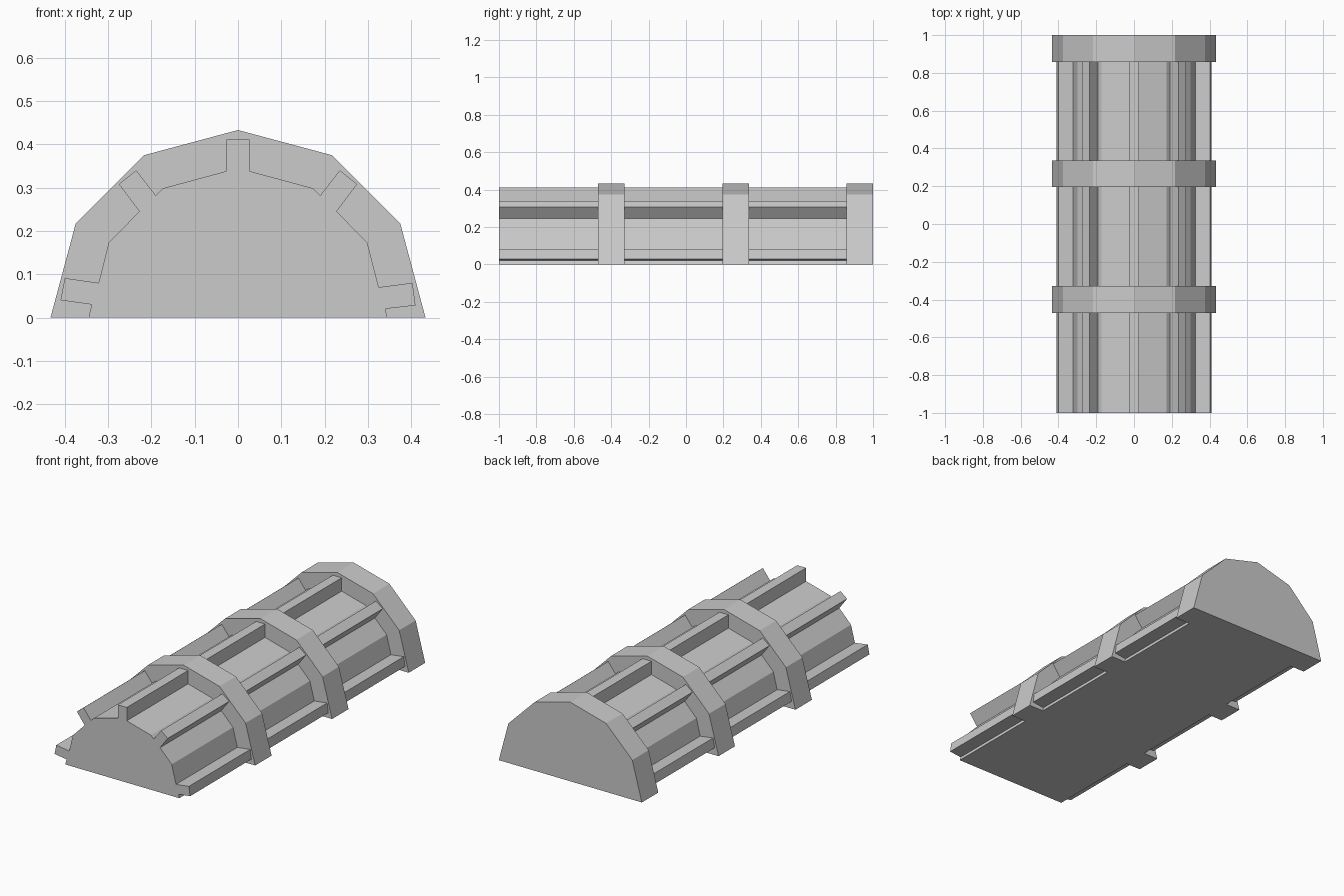
import bpy, bmesh, math

if "Cube" in bpy.data.objects:
    bpy.data.objects.remove(bpy.data.objects["Cube"])

R_BAND, R_CORE = 0.433, 0.345


def extrude_profile(name, profile, y0, y1):
    """Extrude an (x, z) outline along y."""
    bm = bmesh.new()
    face = bm.faces.new([bm.verts.new((x, y0, z)) for x, z in profile])
    out = bmesh.ops.extrude_face_region(bm, geom=[face], use_keep_orig=True)
    verts = [g for g in out["geom"] if isinstance(g, bmesh.types.BMVert)]
    bmesh.ops.translate(bm, verts=verts, vec=(0, y1 - y0, 0))
    bmesh.ops.recalc_face_normals(bm, faces=bm.faces)
    mesh = bpy.data.meshes.new(name)
    bm.to_mesh(mesh)
    bm.free()
    obj = bpy.data.objects.new(name, mesh)
    bpy.context.collection.objects.link(obj)
    return obj


def half_ring(radius):
    """Upper half of a 12-sided polygon, right to left."""
    return [(radius * math.cos(math.radians(a)), radius * math.sin(math.radians(a)))
            for a in range(0, 181, 30)]


core = half_ring(R_CORE)

# Ribbed barrel: core corners with the outline of each rail between them
rails = {
    0: [(0.34, 0.02), (0.41, 0.028), (0.403, 0.08), (0.325, 0.07)],
    1: [(0.228, 0.245), (0.275, 0.308), (0.235, 0.34), (0.19, 0.282)],
    3: [(0.027, 0.338), (0.027, 0.411), (-0.027, 0.411), (-0.027, 0.338)],
    4: [(-0.19, 0.282), (-0.235, 0.34), (-0.275, 0.308), (-0.228, 0.245)],
    5: [(-0.322, 0.08), (-0.40, 0.091), (-0.41, 0.04), (-0.338, 0.03)],
}
barrel = []
for i, corner in enumerate(core):
    if i != 3:  # the top corner is covered by the crest rail
        barrel.append(corner)
    barrel += rails.get(i, [])
extrude_profile("ribbed_barrel", barrel, -1.0, 0.86)

# Two arched bands over the barrel
arch = half_ring(R_BAND) + half_ring(R_CORE - 0.01)[::-1]
for name, y in (("front_band", -0.47), ("middle_band", 0.195)):
    extrude_profile(name, arch, y, y + 0.142)

# Solid cap closing the back
extrude_profile("back_cap", half_ring(R_BAND), 0.858, 1.0)
